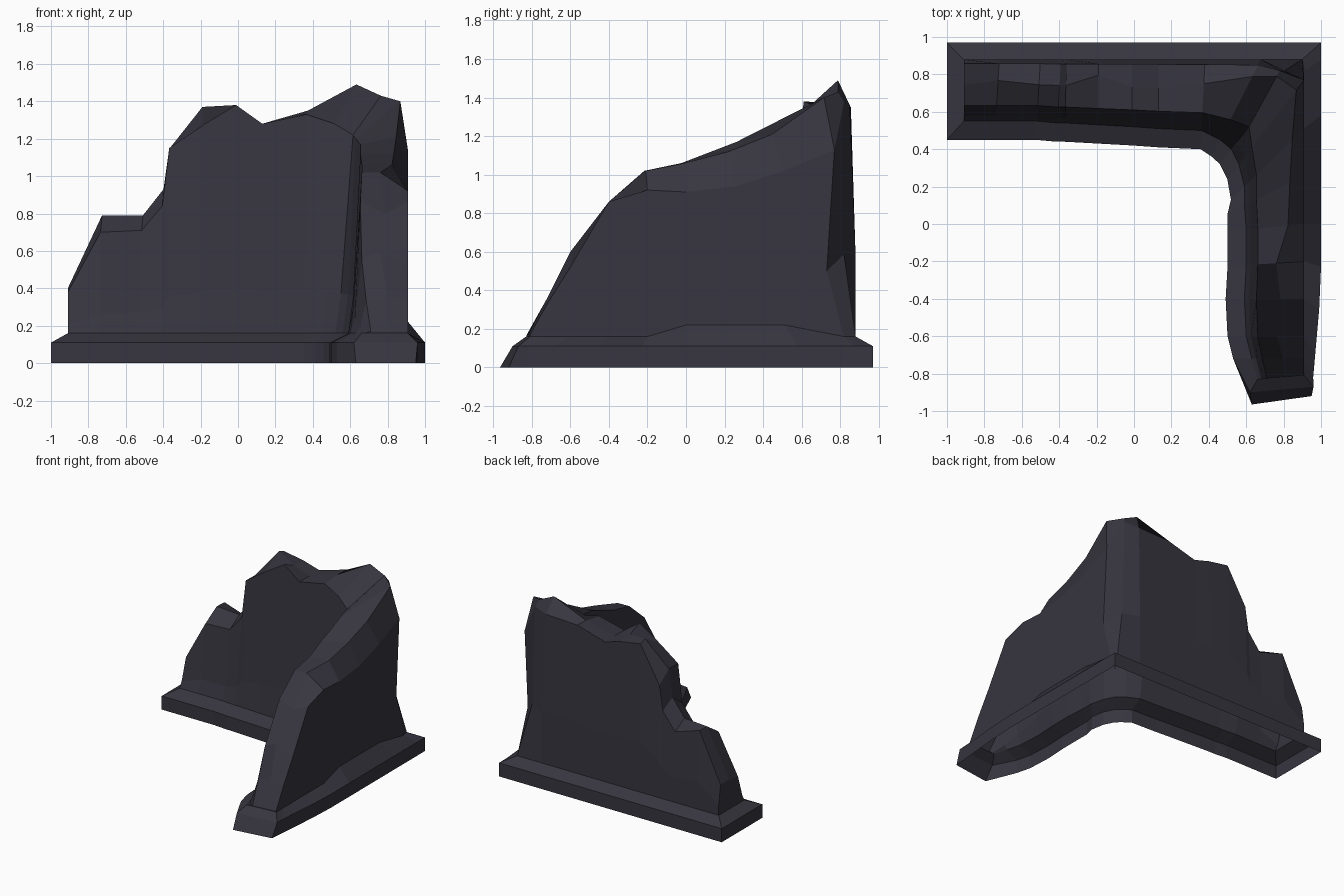
import bpy, bmesh
from mathutils import Vector

if "Cube" in bpy.data.objects:
    bpy.data.objects.remove(bpy.data.objects["Cube"])

# Stations along the L: outer coordinate along arm, inner x, inner y,
# outer top z, ridge position (0 outer .. 1 inner), ridge z, inner top z
BACK_ARM = [
    (-.91, -.91, .55, .40, .5, .40, .38),
    (-.72, -.74, .55, .79, .4, .79, .70),
    (-.50, -.52, .55, .72, .5, .79, .71),
    (-.39, -.41, .54, .86, .5, .93, .84),
    (-.36, -.37, .54, 1.06, .5, 1.15, 1.15),
    (-.19, -.19, .53, 1.35, .25, 1.37, 1.27),
    (-.01, -.01, .52, 1.32, .5, 1.33, 1.38),
    (.13, .13, .51, 1.28, .5, 1.28, 1.28),
    (.38, .36, .50, 1.35, .4, 1.35, 1.33),
    (.68, .46, .45, 1.36, .21, 1.49, 1.28),
    (.90, .52, .40, 1.38, .1, 1.43, 1.22),
]
SIDE_ARM = [
    (.77, .56, .32, 1.13, .15, 1.40, 1.20),
    (.51, .59, .20, 1.02, .25, 1.21, 1.17),
    (.26, .59, .10, .94, .3, 1.12, 1.12),
    (.0, .60, -.03, .91, .35, 1.06, 1.06),
    (-.2, .60, -.22, .92, .6, 1.02, 1.02),
    (-.4, .59, -.40, .86, .5, .80, .86),
    (-.6, .60, -.60, .52, .6, .60, .55),
    (-.72, .63, -.72, .33, .5, .36, .33),
    (-.81, .66, -.83, .17, .5, .17, .17),
]


def section(outer, row, on_side):
    """Skirt, ledge, wall and broken top points of one station."""
    _, ix, iy, zo, t, zm, zi = row
    o, i = Vector(outer), Vector((ix, iy))
    d = (o - i).normalized()
    taper = .05 * max(0, (-.3 - o.y) / .5)
    bo = Vector((max(-1, min(1, o.x * 1.14)) - taper, min(.97, o.y * 1.14)))
    bi = i - d * .10
    bo2, bi2 = bo.copy(), bi.copy()
    if row is BACK_ARM[0]:
        bi.x = bi2.x = -1
    if row is SIDE_ARM[-1]:
        bo, bi = Vector((.95, -.92)), Vector((.63, -.965))
        bo2, bi2 = Vector((.96, -.87)), Vector((.62, -.90))
    foot = .22 if on_side and -.1 < o.y < .6 else .16
    mo, to = o, o.lerp(i, 0 if on_side else .07)
    f = o
    if row is BACK_ARM[-1]:      # broad worn corner above the footing
        mo, to = Vector((.805, .82)), Vector((.78, .82))
    if row is SIDE_ARM[0]:
        f, mo = Vector((.91, .82)), Vector((.91, .73))
    ti = i.lerp(o, .25 if not on_side else .2)
    mi = i.lerp(o, .08)
    pts = [(bo, 0), (bo2, .11), (f, foot), (mo, foot + (zo - foot) * .35),
           (to, zo), (to.lerp(ti, t), zm), (ti, zi),
           (mi, .16 + (zi - .16) * .2), (i, .16), (bi2, .11), (bi, 0)]
    return [(p.x, p.y, z) for p, z in pts]


# Broken corner wall with its stepped footing, open underneath
bm = bmesh.new()
rings = [section((r[0], .88), r, False) for r in BACK_ARM]
rings += [section((.91, r[0]), r, True) for r in SIDE_ARM]
rings = [[bm.verts.new(p) for p in ring] for ring in rings]
for a, b in zip(rings, rings[1:]):
    for k in range(10):
        bm.faces.new((a[k], a[k + 1], b[k + 1], b[k]))

# End caps: footing, ledge and wall end
for e in (rings[0], rings[-1]):
    bm.faces.new((e[0], e[10], e[9], e[1]))
    bm.faces.new((e[1], e[9], e[8], e[2]))
    bm.faces.new(e[2:9])
bmesh.ops.recalc_face_normals(bm, faces=bm.faces)
# Make sure the back face points outward
back = max(bm.faces, key=lambda f: f.calc_center_median().y)
if back.normal.y < 0:
    bmesh.ops.reverse_faces(bm, faces=bm.faces)

mesh = bpy.data.meshes.new("ruined_corner_wall")
bm.to_mesh(mesh)
bm.free()
stone = bpy.data.materials.new("dark slate stone")
stone.diffuse_color = (.038, .036, .050, 1)
stone.use_nodes = True
stone.node_tree.nodes["Principled BSDF"].inputs["Base Color"].default_value = stone.diffuse_color
mesh.materials.append(stone)
wall = bpy.data.objects.new("ruined_corner_wall", mesh)
bpy.context.collection.objects.link(wall)
